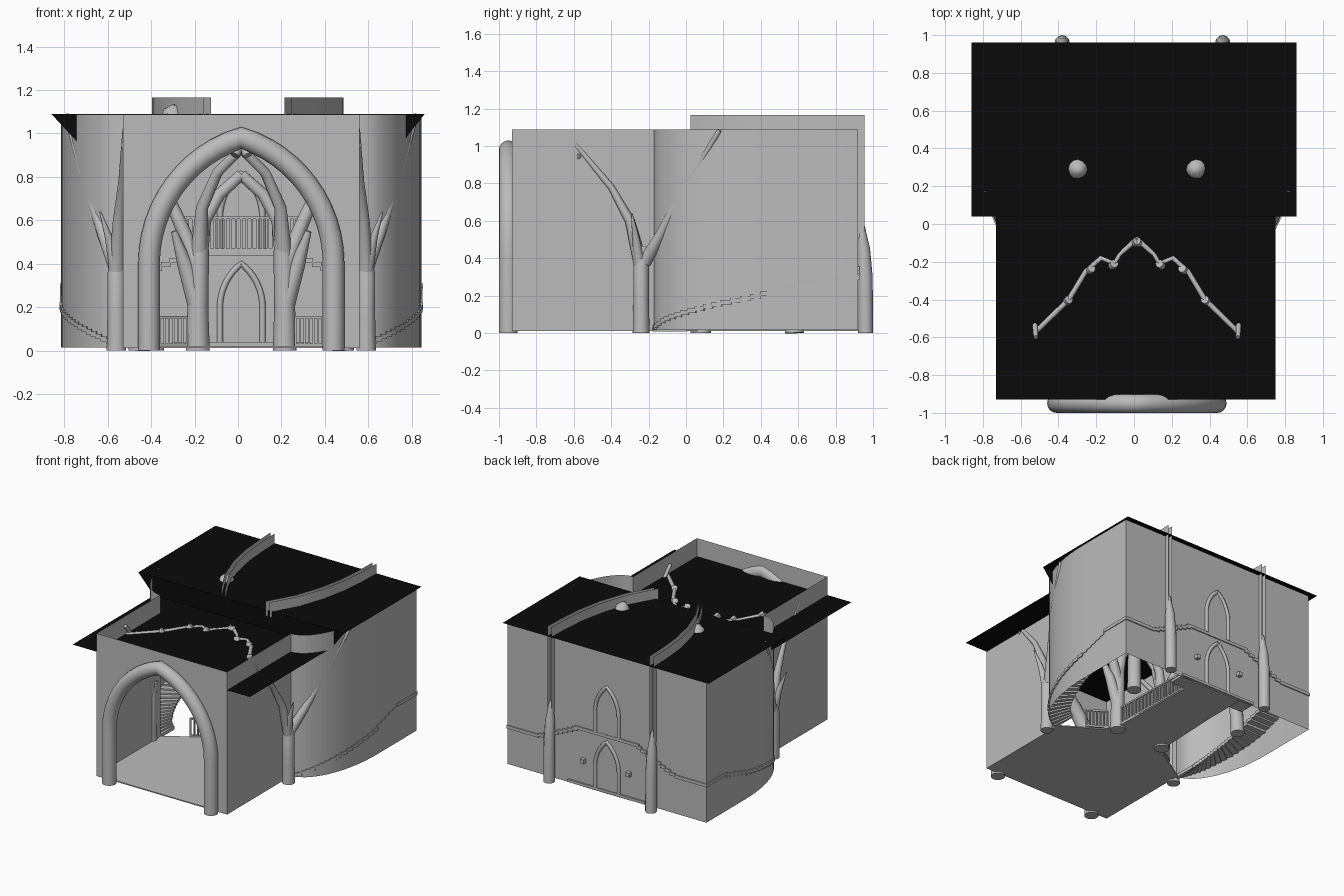
import bpy, bmesh, math
from mathutils import Vector

if "Cube" in bpy.data.objects:
    bpy.data.objects.remove(bpy.data.objects["Cube"])

C = 0.015  # symmetry axis in x


def material(name, rgb):
    m = bpy.data.materials.new(name)
    m.diffuse_color = (*rgb, 1)
    m.use_nodes = True
    m.node_tree.nodes["Principled BSDF"].inputs["Base Color"].default_value = m.diffuse_color
    return m


STONE = material("grey stone", (0.5, 0.5, 0.5))
BLACK = material("black roof", (0.003, 0.003, 0.003))


def finish(name, bm, mat=STONE, smooth=None):
    me = bpy.data.meshes.new(name)
    bm.to_mesh(me)
    bm.free()
    ob = bpy.data.objects.new(name, me)
    bpy.context.collection.objects.link(ob)
    me.materials.append(mat)
    if smooth:
        bpy.context.view_layer.objects.active = ob
        bpy.ops.object.select_all(action='DESELECT')
        ob.select_set(True)
        bpy.ops.object.shade_smooth_by_angle(angle=math.radians(smooth))
    return ob


def face(bm, pts):
    return bm.faces.new([bm.verts.new(p) for p in pts])


def prism(bm, pts, z0, z1):
    """Upright block over a flat outline."""
    lo = [bm.verts.new((x, y, z0)) for x, y in pts]
    hi = [bm.verts.new((x, y, z1)) for x, y in pts]
    new = [bm.faces.new(lo[::-1]), bm.faces.new(hi)]
    for i in range(len(pts)):
        j = (i + 1) % len(pts)
        new.append(bm.faces.new((lo[i], lo[j], hi[j], hi[i])))
    bmesh.ops.recalc_face_normals(bm, faces=new)


def box(bm, x0, x1, y0, y1, z0, z1):
    prism(bm, [(x0, y0), (x1, y0), (x1, y1), (x0, y1)], z0, z1)


def tube(name, pts, radii, sides=12):
    """Swept tube with a radius at every point."""
    bm = bmesh.new()
    pts = [Vector(p) for p in pts]
    if not isinstance(radii, (list, tuple)):
        radii = [radii] * len(pts)
    rings = []
    u = None
    for i, p in enumerate(pts):
        t = (pts[min(i + 1, len(pts) - 1)] - pts[max(i - 1, 0)]).normalized()
        if u is None:
            u = Vector((0, 1, 0)) if abs(t.y) < 0.8 else Vector((0, 0, 1))
        u = (u - t * u.dot(t)).normalized()
        v = t.cross(u)
        rings.append([bm.verts.new(p + (u * math.cos(a) + v * math.sin(a)) * radii[i])
                      for a in (2 * math.pi * k / sides for k in range(sides))])
    for a, b in zip(rings, rings[1:]):
        for k in range(sides):
            j = (k + 1) % sides
            bm.faces.new((a[k], a[j], b[j], b[k]))
    bm.faces.new(rings[0][::-1])
    bm.faces.new(rings[-1])
    bmesh.ops.recalc_face_normals(bm, faces=bm.faces[:])
    return finish(name, bm, STONE, 50)


def gothic(hw, base, spring, apex, n=9):
    """Pointed arch outline in (x, z), left base to right base."""
    h = apex - spring
    r = (h * h + hw * hw) / (2 * hw)
    end = math.asin(min(1, h / r)) if r > hw else math.pi / 2
    half = [(hw, base)] + [(r * math.cos(end * k / n) - (r - hw),
                            spring + r * math.sin(end * k / n)) for k in range(n + 1)]
    return [(-x, z) for x, z in half] + [(x, z) for x, z in half[-2::-1]]


def arc(k, off=0.0):
    """Point on the bulging side wall, k from 0 to 1 (half-plan)."""
    a = k * math.pi / 2
    return (0.545 + (0.285 + off) * math.sin(a), 0.45 - (0.62 + off) * math.cos(a))


# --- walls: one thin sheet with an arched front opening
bm = bmesh.new()
for s in (-1, 1):
    plan = [(0.545, -0.93)] + [arc(k / 14) for k in range(15)] + [(0.83, 0.92), (0, 0.92)]
    for (xa, ya), (xb, yb) in zip(plan, plan[1:]):
        q = [(C + s * xa, ya, 0.015), (C + s * xb, yb, 0.015),
             (C + s * xb, yb, 1.088), (C + s * xa, ya, 1.088)]
        face(bm, q if s > 0 else q[::-1])
opening = gothic(0.425, 0.015, 0.40, 0.985)
face(bm, [(C + x, -0.93, z) for x, z in
          [(-0.545, 0.015)] + opening + [(0.545, 0.015), (0.545, 1.088), (-0.545, 1.088)]])
bmesh.ops.remove_doubles(bm, verts=bm.verts[:], dist=0.0005)
finish("walls", bm, STONE, 30)

# --- stepped black roof
bm = bmesh.new()
rows = [[(-0.73, -0.93, 0.95), (0.75, -0.93, 0.95)], [(-0.73, 0.04, 0.95), (0.75, 0.04, 0.95)],
        [(-0.86, 0.04, 1.09), (0.86, 0.04, 1.09)], [(-0.86, 0.96, 1.09), (0.86, 0.96, 1.09)]]
vs = [[bm.verts.new(p) for p in r] for r in rows]
for a, b in zip(vs, vs[1:]):
    bm.faces.new((a[0], a[1], b[1], b[0]))
finish("roof", bm, BLACK)

# --- floor narrowing into a bridge to the rear door
bm = bmesh.new()
half = [(0.545, -0.93), (0.545, -0.16), (0.42, -0.08), (0.28, 0.0), (0.22, 0.12), (0.2, 0.6), (0.2, 0.92)]
prism(bm, [(C + x, y) for x, y in half] + [(C - x, y) for x, y in half[::-1]], 0.012, 0.02)
box(bm, C - 0.32, C + 0.32, 0.80, 0.932, 0.02, 0.04)
finish("floor", bm)

# --- front gateway arch
tube("front_arch", [(C + x, -0.95, z) for x, z in gothic(0.425, 0.0, 0.40, 0.98, 12)], 0.05, 16)

# --- doors, two storeys, showing on both sides of the back wall
for name, z0 in (("lower", 0.04), ("upper", 0.455)):
    outline = gothic(0.075, z0, z0 + 0.15, z0 + 0.32)
    bm = bmesh.new()
    for y in (0.915, 0.925):
        face(bm, [(C + x, y, z) for x, z in outline])
    finish(name + "_door", bm)
    tube(name + "_door_frame", [(C + x, 0.92, z) for x, z in
                                gothic(0.098, z0, z0 + 0.16, z0 + 0.36)], 0.014, 8)
bm = bmesh.new()
for s in (-1, 1):
    x = C + s * 0.19
    box(bm, x - 0.015, x + 0.015, 0.89, 0.95, 0.20, 0.23)
finish("door_brackets", bm)

# --- stairs sweeping up the side walls to the balcony
bm = bmesh.new()
for s in (-1, 1):
    def tread(pts, z):
        prism(bm, [(C + s * x, y) for x, y in pts], z - 0.02, z + 0.004)
    n = 18
    for i in range(n):
        a, b = i / n, (i + 1.1) / n
        tread([arc(a, 0.008), arc(b, 0.008), arc(b, -0.17), arc(a, -0.17)], 0.028 + 0.2 * i / n)
    for i in range(5):
        y = 0.45 + 0.046 * i
        tread([(0.835, y), (0.835, y + 0.05), (0.66, y + 0.05), (0.66, y)], 0.235 + 0.013 * i)
    tread([(0.836, 0.68), (0.836, 0.928), (0.57, 0.928), (0.57, 0.75), (0.64, 0.68)], 0.305)
    for i in range(8):
        x = 0.57 - 0.04 * i
        tread([(x, 0.928), (x - 0.044, 0.928), (x - 0.044, 0.75), (x, 0.75)], 0.315 + 0.018 * i)
finish("stairs", bm)
bm = bmesh.new()
box(bm, C - 0.27, C + 0.27, 0.72, 0.928, 0.435, 0.458)
finish("balcony", bm)

# --- railings
bm = bmesh.new()


def railing(p, q, z, h=0.14, step=0.024):
    p, q = Vector(p), Vector(q)
    d = (q - p).normalized()
    w = Vector((-d.y, d.x)) * 0.007
    for zz in (z, z + h - 0.012):
        prism(bm, [tuple(v) for v in (p - w, q - w, q + w, p + w)], zz, zz + 0.012)
    n = max(2, int((q - p).length / step))
    for i in range(n + 1):
        c = p.lerp(q, i / n)
        box(bm, c.x - 0.005, c.x + 0.005, c.y - 0.005, c.y + 0.005, z, z + h)


for s in (-1, 1):
    railing((C + s * 0.375, -0.05), (C + s * 0.25, 0.03), 0.02)
    railing((C + s * 0.21, 0.14), (C + s * 0.195, 0.8), 0.02)
    railing((C + s * 0.27, 0.725), (C, 0.725), 0.458, 0.16)
finish("railings", bm)

# --- trees growing through the walls and carrying the vaults
for s, side in ((-1, "left"), (1, "right")):
    def grow(name, pts, radii, c=C):
        tube(side + "_" + name, [(c + s * x, y, z) for x, y, z in pts], radii)
    grow("wall_trunk", [(0.575, -0.24, 0), (0.575, -0.24, 0.15), (0.575, -0.24, 0.35), (0.565, -0.22, 0.46)],
         [0.045, 0.042, 0.042, 0.03])
    grow("wall_branch_front", [(0.575, -0.24, 0.36), (0.565, -0.30, 0.6), (0.548, -0.40, 0.78), (0.535, -0.60, 1.02)],
         [0.038, 0.026, 0.018, 0.012])
    grow("wall_branch_back", [(0.575, -0.22, 0.38), (0.63, -0.14, 0.52), (0.73, 0.02, 0.82), (0.805, 0.18, 1.085)],
         [0.036, 0.028, 0.02, 0.012])
    grow("wall_twig", [(0.58, -0.25, 0.38), (0.61, -0.27, 0.52), (0.65, -0.29, 0.64)], [0.03, 0.018, 0.004])
    grow("ceiling_rib", [(0.545, -0.58, 0.945), (0.36, -0.40, 0.95), (0.27, -0.25, 0.945), (0.19, -0.18, 0.945),
                         (0.12, -0.21, 0.95), (0.09, -0.16, 0.94), (0, -0.08, 0.95)], 0.014)
    for i, (x, y) in enumerate([(0.36, -0.40), (0.24, -0.235), (0.12, -0.21), (0, -0.09)]):
        grow("rib_tip_%d" % i, [(x + 0.03, y - 0.03, 0.90), (x, y, 0.965)], 0.022)
    grow("hall_trunk", [(0.2, 0.08, 0), (0.2, 0.08, 0.2), (0.195, 0.08, 0.4), (0.19, 0.08, 0.5)],
         [0.055, 0.048, 0.046, 0.04])
    grow("hall_branch_front", [(0.195, 0.08, 0.44), (0.18, 0.03, 0.66), (0.11, -0.03, 0.82), (0, -0.08, 0.93)],
         [0.04, 0.028, 0.024, 0.022])
    grow("hall_arch", [(0.195, 0.08, 0.42), (0.17, 0.09, 0.6), (0.10, 0.1, 0.72), (0, 0.1, 0.81)],
         [0.04, 0.032, 0.028, 0.026])
    grow("hall_branch_out", [(0.2, 0.08, 0.38), (0.27, 0.1, 0.56), (0.42, 0.12, 0.9), (0.6, 0.15, 1.06), (0.79, 0.19, 1.08)],
         [0.042, 0.032, 0.02, 0.014, 0.01])
    grow("rear_trunk", [(0.47, 0.58, 0), (0.46, 0.57, 0.3), (0.43, 0.5, 0.55), (0.36, 0.38, 0.85), (0.31, 0.285, 1.10), (0.305, 0.28, 1.13)],
         [0.05, 0.046, 0.042, 0.045, 0.05, 0.015])
    grow("stair_branch", [(0.2, 0.08, 0.2), (0.26, 0.07, 0.4), (0.31, 0.04, 0.55)], [0.045, 0.035, 0.014])
    grow("back_trunk", [(0.425, 0.96, 0), (0.425, 0.958, 0.3), (0.425, 0.95, 0.45), (0.425, 0.937, 0.6)],
         [0.04, 0.04, 0.034, 0.012], 0.045)

    # thin twin fins climbing the back wall and crossing the roof
    bm = bmesh.new()
    for o in (-0.016, 0.016):
        path = [(0.425, 0.955), (0.42, 0.8), (0.405, 0.62), (0.365, 0.42), (0.295, 0.22), (0.185, 0.025)]
        path = [(0.045 + s * (x + o), y) for x, y in path]
        for (xa, ya), (xb, yb) in zip(path, path[1:]):
            face(bm, [(xa, ya, 1.05), (xb, yb, 1.05), (xb, yb, 1.165), (xa, ya, 1.165)])
        x = path[0][0]
        face(bm, [(x, 0.915, 0.5), (x, 0.955, 0.55), (x, 0.955, 1.06), (x, 0.915, 1.06)])
    bmesh.ops.remove_doubles(bm, verts=bm.verts[:], dist=0.0005)
    finish(side + "_roof_fins", bm, STONE, 40)
